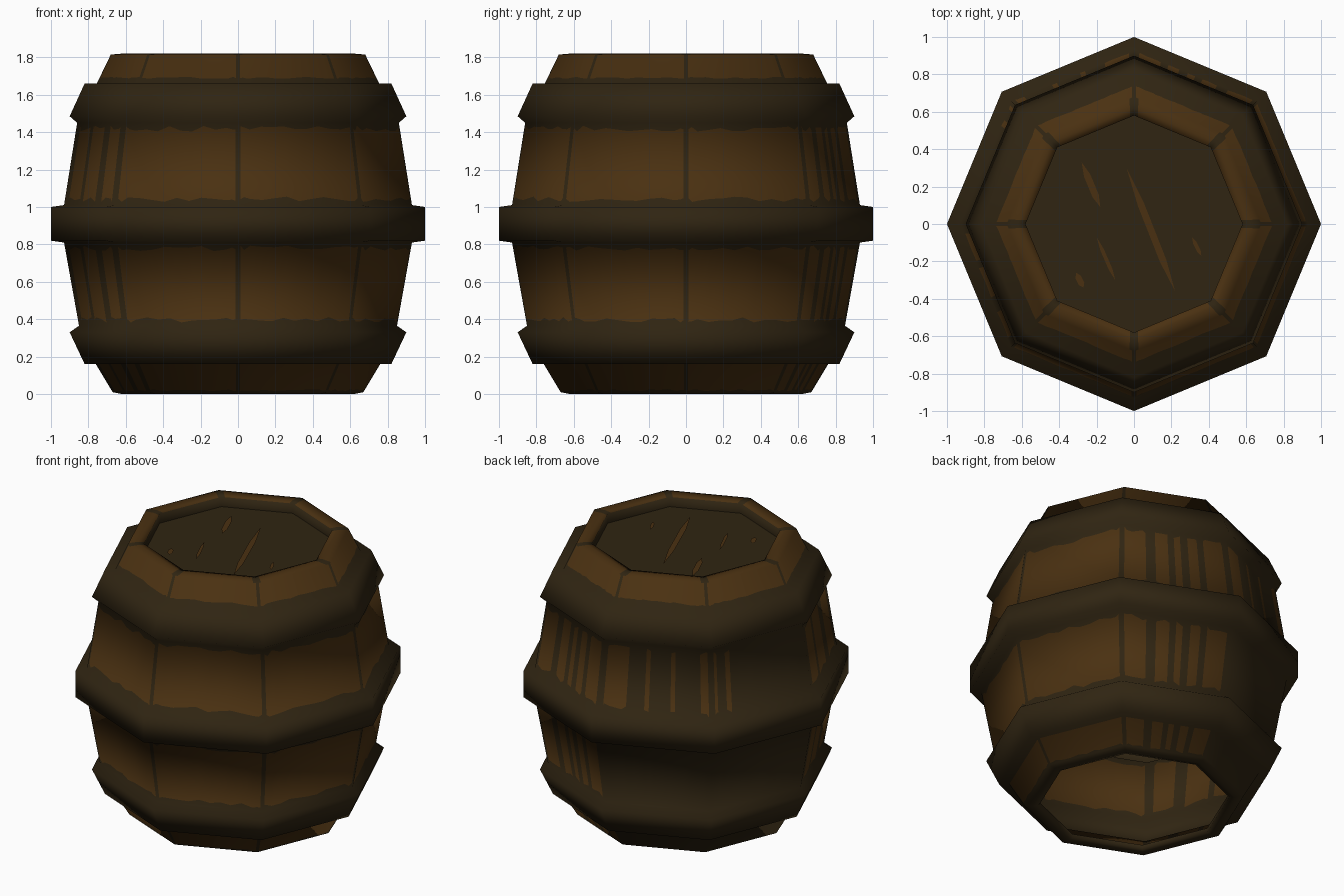
import bpy, math, random
from mathutils import Vector

if "Cube" in bpy.data.objects:
    bpy.data.objects.remove(bpy.data.objects["Cube"])

random.seed(4)

def material(name, rgb):
    m = bpy.data.materials.new(name)
    m.diffuse_color = (*rgb, 1)
    m.use_nodes = True
    m.node_tree.nodes["Principled BSDF"].inputs["Base Color"].default_value = m.diffuse_color
    return m

BROWN = material("worn_brown_wood", (0.068, 0.030, 0.0056))
DARK = material("dark_aged_wood", (0.029, 0.018, 0.006))

def make_object(name, verts, faces, mats):
    me = bpy.data.meshes.new(name)
    me.from_pydata(verts, [], faces)
    for m in mats:
        me.materials.append(m)
    ob = bpy.data.objects.new(name, me)
    bpy.context.collection.objects.link(ob)
    return ob

# Profile from the bottom lip to the top lip: radius, height, and the kind of
# the strip that follows (d dark, b bordered brown, l border below, r rim)
PROFILE = [
    (.58, .03, 'd'), (.58, .003, 'd'), (.62, 0, 'd'), (.67, .01, 'low'),
    (.76, .16, 'd'), (.82, .16, 'd'), (.90, .33, 'd'), (.85, .365, 'low'),
    (.93, .81, 'd'), (1.0, .82, 'd'), (1.0, 1.0, 'd'), (.93, 1.01, 'high'),
    (.86, 1.45, 'd'), (.90, 1.485, 'd'), (.82, 1.66, 'd'), (.755, 1.66, 'top'),
    (.68, 1.815, 'rim'), (.62, 1.82, 'rim'), (.58, 1.815, 'd'), (.58, 1.75, ''),
]

# Brown stretches along each of the eight sides (fractions); others are whole
FULL = [(.02, .98)]
UPPER = {1: [(.03, .23), (.32, .44), (.5, .56), (.63, .72), (.78, .96)],
         2: [(.04, .24), (.4, .44), (.63, .67), (.9, .97)],
         3: [(.03, .06), (.15, .2)],
         4: [(.08, .3), (.36, .6), (.72, .93)]}
LOWER = {1: UPPER[1], 2: [], 3: [], 4: UPPER[4]}

def is_brown(kind, side, t):
    if kind == 'd':
        return False
    if kind == 'rim':
        return .05 < t < .95
    table = {'low': LOWER, 'high': UPPER}.get(kind, {})
    return any(a < t < b for a, b in table.get(side, FULL))

# Columns around the barrel
columns = []
for side in range(8):
    cuts = {0, .02, .05, .95, .98} | {i / 10 for i in range(1, 10)}
    for a, b in UPPER.get(side, []):
        cuts |= {a, b}
    columns += [(side, t) for t in sorted(cuts)]
N = len(columns)

def direction(side, t):
    a = [Vector((math.cos(math.radians(45 * k)), math.sin(math.radians(45 * k))))
         for k in (side, side + 1)]
    return a[0].lerp(a[1], t)

# Averaged profile normals give the soft shading
seg = [Vector((b[1] - a[1], a[0] - b[0])).normalized() for a, b in zip(PROFILE, PROFILE[1:])]
pnorm = [(seg[max(i - 1, 0)] + seg[min(i, len(seg) - 1)]).normalized()
         for i in range(len(PROFILE))]

# Rings: each is (profile index, fraction along strip, wobble), with strip paint
rings, paint = [], []
for i, (r, z, kind) in enumerate(PROFILE):
    bordered = kind in ('low', 'high', 'top')
    rings.append((i, 0, 0))
    paint.append('d' if bordered else kind)
    if bordered:
        rings.append((i, .2 if kind == 'top' else .07, .035))
        paint.append(kind)
        if kind in ('low', 'high') and i > 4:
            rings.append((i, .93, .035))
            paint.append('d')

verts, normals = [], []
for i, f, wobble in rings:
    j = min(i + 1, len(PROFILE) - 1)
    for side, t in columns:
        g = f + random.uniform(-wobble, wobble) if t else f
        r = PROFILE[i][0] * (1 - g) + PROFILE[j][0] * g
        z = PROFILE[i][1] * (1 - g) + PROFILE[j][1] * g
        d = direction(side, t)
        verts.append((d.x * r, d.y * r, z))
        n = pnorm[i].lerp(pnorm[j], g)
        d = d.normalized()
        normals.append(Vector((d.x * n.x, d.y * n.x, n.y)).normalized())

faces, index = [], []
for j in range(len(rings) - 1):
    for c in range(N):
        e = (c + 1) % N
        faces.append((j * N + c, j * N + e, (j + 1) * N + e, (j + 1) * N + c))
        side, t = columns[c]
        t_end = columns[e][1] or 1
        index.append(0 if is_brown(paint[j], side, (t + t_end) / 2) else 1)

# Barrel shell with hoops, open below
shell = make_object("barrel_shell_with_hoops", verts, faces, [BROWN, DARK])
for p, m in zip(shell.data.polygons, index):
    p.material_index = m
    p.use_smooth = True
shell.data.normals_split_custom_set_from_vertices(normals)

# Recessed lid
LID_Z = 1.75
make_object("lid", [(.58 * math.cos(math.radians(45 * k)), .58 * math.sin(math.radians(45 * k)), LID_Z)
                    for k in range(8)], [tuple(range(8))], [DARK])

# Worn slivers on the lid: thin pointed plates
SCRATCHES = [(-.04, .30, .22, -.36, .018), (-.28, .33, -.18, .09, .018),
             (-.20, -.07, -.10, -.30, .010), (.31, -.07, .36, -.17, .010),
             (-.31, -.26, -.27, -.34, .016)]
sv, sf = [], []
for x0, y0, x1, y1, w in SCRATCHES:
    a, b = Vector((x0, y0)), Vector((x1, y1))
    side = Vector((y0 - y1, x1 - x0)).normalized() * w
    base = len(sv)
    for p in (a, a.lerp(b, .3) - side, a.lerp(b, .75) - side, b,
              a.lerp(b, .75) + side, a.lerp(b, .3) + side):
        sv.append((p.x, p.y, LID_Z + .004))
    sf.append(tuple(range(base, base + 6)))
scratches = make_object("lid_scratches", sv, sf, [BROWN])
for p in scratches.data.polygons:
    if p.normal.z < 0:
        p.flip()
